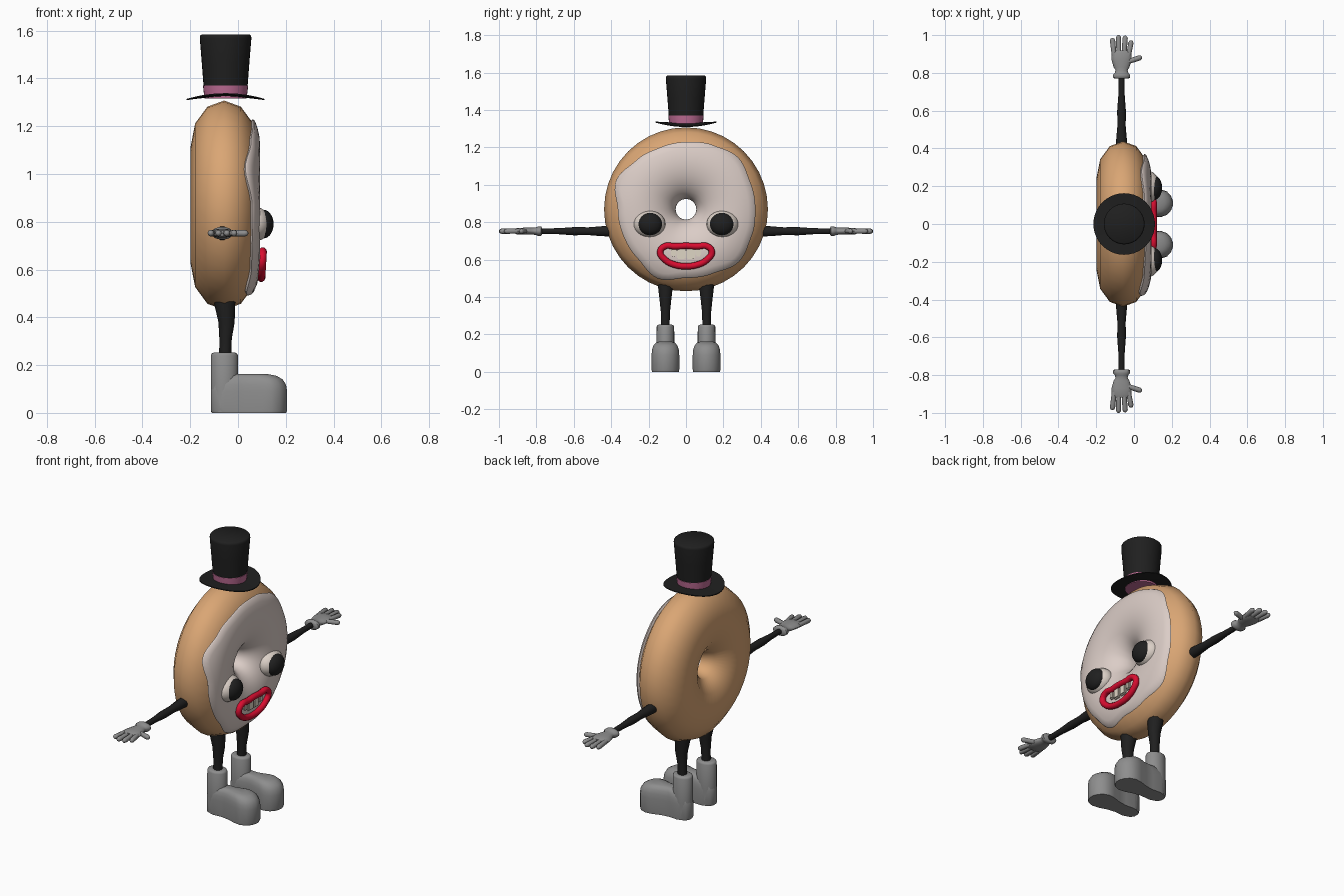
import bpy, bmesh
from math import sin, cos, pi, acos, radians, tau
from mathutils import Vector

cube = bpy.data.objects.get("Cube")
if cube:
    bpy.data.objects.remove(cube)


def material(name, rgb):
    m = bpy.data.materials.new(name)
    m.use_nodes = True
    m.diffuse_color = (*rgb, 1)
    m.node_tree.nodes["Principled BSDF"].inputs["Base Color"].default_value = (*rgb, 1)
    return m


DOUGH = material("dough tan", (.70, .38, .175))
ICING = material("icing cream", (.71, .61, .57))
EYE = material("eye white", (.71, .63, .57))
TOOTH = material("tooth ivory", (.74, .67, .56))
BLACK = material("black", (.014, .014, .014))
GREY = material("glove grey", (.27, .27, .27))
RED = material("lip red", (.70, .004, .03))
PINK = material("band pink", (.52, .15, .30))


def smooth(obj, mat, angle):
    obj.data.materials.clear()
    obj.data.materials.append(mat)
    bpy.ops.object.select_all(action='DESELECT')
    obj.select_set(True)
    bpy.context.view_layer.objects.active = obj
    bpy.ops.object.shade_smooth_by_angle(angle=radians(angle))
    return obj


def finish(name, bm, mat, angle=50):
    bmesh.ops.recalc_face_normals(bm, faces=bm.faces)
    mesh = bpy.data.meshes.new(name)
    bm.to_mesh(mesh)
    bm.free()
    obj = bpy.data.objects.new(name, mesh)
    bpy.context.collection.objects.link(obj)
    return smooth(obj, mat, angle)


def loft(bm, rings, loop=False, caps=True, closed=True):
    """Skin rings of points; loop joins the last ring to the first."""
    vs = [[bm.verts.new(p) for p in ring] for ring in rings]
    n = len(vs[0])
    pairs = list(zip(vs, vs[1:])) + ([(vs[-1], vs[0])] if loop else [])
    for a, b in pairs:
        for i in range(n if closed else n - 1):
            j = (i + 1) % n
            bm.faces.new((a[i], a[j], b[j], b[i]))
    if caps and not loop:
        bm.faces.new(vs[0])
        bm.faces.new(vs[-1])


def limb(bm, stations, segs=10):
    """Tube through (position, side radius, other radius) stations."""
    axis = (Vector(stations[-1][0]) - Vector(stations[0][0])).normalized()
    u = Vector((1, 0, 0))
    if abs(axis.x) > .8:
        u = Vector((0, 1, 0))
    u = (u - axis * u.dot(axis)).normalized()
    v = axis.cross(u)
    loft(bm, [[Vector(p) + u * cos(tau * i / segs) * a + v * sin(tau * i / segs) * b
               for i in range(segs)] for p, a, b in stations])


def finger(bm, start, end, r):
    a, b = Vector(start), Vector(end)
    d = (b - a).normalized() * r
    limb(bm, [(a, r * .9, r * .9), (b - d, r, r), (b - d * .35, r * .75, r * .75),
              (b, r * .3, r * .3)], 8)


def lathe(bm, profile, cx, segs=32, **kw):
    loft(bm, [[(cx + r * cos(tau * i / segs), r * sin(tau * i / segs), z)
               for i in range(segs)] for r, z in profile], **kw)


def ball(name, loc, scale, mat):
    bm = bmesh.new()
    bmesh.ops.create_uvsphere(bm, u_segments=24, v_segments=14, radius=1)
    for v in bm.verts:
        v.co = Vector(loc) + Vector(v.co[k] * scale[k] for k in range(3))
    return finish(name, bm, mat, 180)


# Ring body
CX, CZ, MAJOR, MINOR, DEPTH = -.058, .869, .247, .191, .14


def on_ring(a, t, swell=1.0):
    r = MAJOR + MINOR * swell * cos(t)
    return (CX + DEPTH * swell * sin(t), r * cos(a), CZ + r * sin(a))


bm = bmesh.new()
loft(bm, [[on_ring(tau * i / 40, tau * j / 12) for j in range(12)] for i in range(40)], loop=True)
finish("ring_body", bm, DOUGH, 180)

# Icing with a wavy rim, radii spaced evenly round the ring
rim = [.364, .366, .386, .365, .353, .352, .366, .397, .358, .357, .362, .392, .36, .365, .391, .372]
STEPS = 96
rings = []
for i in range(STEPS):
    f = i / STEPS * len(rim)
    k = int(f)
    w = f - k
    w = w * w * (3 - 2 * w)
    r = rim[k] * (1 - w) + rim[(k + 1) % len(rim)] * w
    t0 = acos((r - MAJOR) / MINOR)
    a = tau * i / STEPS
    ring = [on_ring(a, t0, .95), on_ring(a, t0 - .015, 1.04), on_ring(a, t0 + .04, 1.075)]
    for j in range(1, 13):
        s = j / 12
        ring.append(on_ring(a, t0 + .04 + (pi - t0 - .04) * s, 1.075 - .07 * s ** 3))
    rings.append(ring)
bm = bmesh.new()
loft(bm, rings, loop=True, closed=False)
finish("icing", bm, ICING, 60)

# Face: eyes, lips and teeth
for s, side in ((1, "left"), (-1, "right")):
    ball("eye_" + side, (.072, s * .196, .79), (.064, .086, .072), EYE)
    ball("pupil_" + side, (.106, s * .192, .79), (.043, .065, .06), BLACK)

half = [(.06, .671), (.112, .672), (.138, .642), (.11, .598), (.058, .572)]
path = [(0, .674)] + half + [(0, .565)] + [(-y, z) for y, z in reversed(half)]
curve = bpy.data.curves.new("lips", 'CURVE')
curve.dimensions = '3D'
curve.bevel_depth = .0175
curve.bevel_resolution = 3
curve.resolution_u = 6
spline = curve.splines.new('BEZIER')
spline.bezier_points.add(len(path) - 1)
spline.use_cyclic_u = True
for p, (y, z) in zip(spline.bezier_points, path):
    p.co = (.1 + (z - .62) * .06, y, z)
    p.handle_left_type = p.handle_right_type = 'AUTO'
lips = bpy.data.objects.new("lips", curve)
bpy.context.collection.objects.link(lips)
bpy.ops.object.select_all(action='DESELECT')
lips.select_set(True)
bpy.context.view_layer.objects.active = lips
bpy.ops.object.convert(target='MESH')
smooth(bpy.context.object, RED, 180)

bm = bmesh.new()
for y, w, low in ((.025, .046, .604), (-.025, .046, .604), (.066, .03, .618), (-.066, .03, .618)):
    box = bmesh.ops.create_cube(bm, size=1)["verts"]
    for v in box:
        v.co = (.094 + v.co.x * .022, y + v.co.y * w, (low + .665) / 2 + v.co.z * (.665 - low))
bmesh.ops.bevel(bm, geom=bm.edges[:], offset=.006, segments=2, affect='EDGES')
finish("teeth", bm, TOOTH)

# Top hat: saddle-shaped brim, band and flared crown
HX = -.052
bm = bmesh.new()
lathe(bm, [(.08, 1.331), (.125, 1.329), (.163, 1.326), (.163, 1.321), (.125, 1.321), (.08, 1.322)],
      HX, segs=40, loop=True)
for v in bm.verts:
    dx, dy = v.co.x - HX, v.co.y
    v.co.z += (dy * dy - dx * dx) * .45
finish("hat_brim", bm, BLACK)
bm = bmesh.new()
lathe(bm, [(.088, 1.316), (.092, 1.345), (.0945, 1.37)], HX)
finish("hat_band", bm, PINK)
bm = bmesh.new()
lathe(bm, [(.092, 1.367), (.1, 1.47), (.108, 1.568), (.107, 1.578), (.1, 1.584)], HX)
finish("hat_crown", bm, BLACK)

AX, AZ = -.066, .752
heel_to_toe = [(-.114, .014), (-.1, .036), (-.055, .05), (0, .046), (.05, .053), (.1, .069),
               (.14, .074), (.175, .062), (.196, .038), (.206, .012)]
for s, side in ((1, "left"), (-1, "right")):
    # Arm
    bm = bmesh.new()
    limb(bm, [((AX, s * y, AZ), r, r) for y, r in
              ((.37, .03), (.45, .028), (.52, .022), (.6, .023), (.68, .017), (.8, .015))])
    finish("arm_" + side, bm, BLACK)

    # Glove with cuff, palm, four fingers and thumb
    bm = bmesh.new()
    limb(bm, [((AX, s * y, AZ), a, b) for y, a, b in
              ((.77, .036, .02), (.775, .045, .026), (.79, .046, .027), (.8, .036, .022),
               (.815, .032, .019), (.83, .042, .019), (.87, .053, .019), (.905, .052, .017),
               (.918, .042, .012))], 14)
    for x0, x1, y1 in ((-.105, -.115, .985), (-.08, -.082, 1.0), (-.053, -.046, .997), (-.029, -.014, .972)):
        finger(bm, (x0, s * .89, AZ), (x1, s * y1, AZ), .014)
    finger(bm, (-.045, s * .855, AZ), (.042, s * .884, AZ), .014)
    finish("glove_" + side, bm, GREY)

    # Leg
    bm = bmesh.new()
    limb(bm, [((x, s * .11, z), r, r * .95) for x, z, r in
              ((-.055, .5, .046), (-.055, .45, .043), (-.048, .38, .034), (-.052, .31, .026),
               (-.054, .23, .025))])
    finish("leg_" + side, bm, BLACK)

    # Boot: foot stacked from sole outlines, plus a shaft
    bm = bmesh.new()
    outline = heel_to_toe + [(x, -w) for x, w in reversed(heel_to_toe)]
    levels = ((0, .97), (.012, 1), (.09, 1), (.118, .965), (.14, .87), (.155, .7), (.162, .45))
    loft(bm, [[(.06 + (x - .06) * k, s * .11 + w * k, z) for x, w in outline] for z, k in levels])
    limb(bm, [((-.057, s * .11, z), a, b) for z, a, b in
              ((.004, .055, .046), (.1, .057, .048), (.24, .057, .047), (.249, .053, .043),
               (.252, .045, .036))], 20)
    finish("boot_" + side, bm, GREY)
